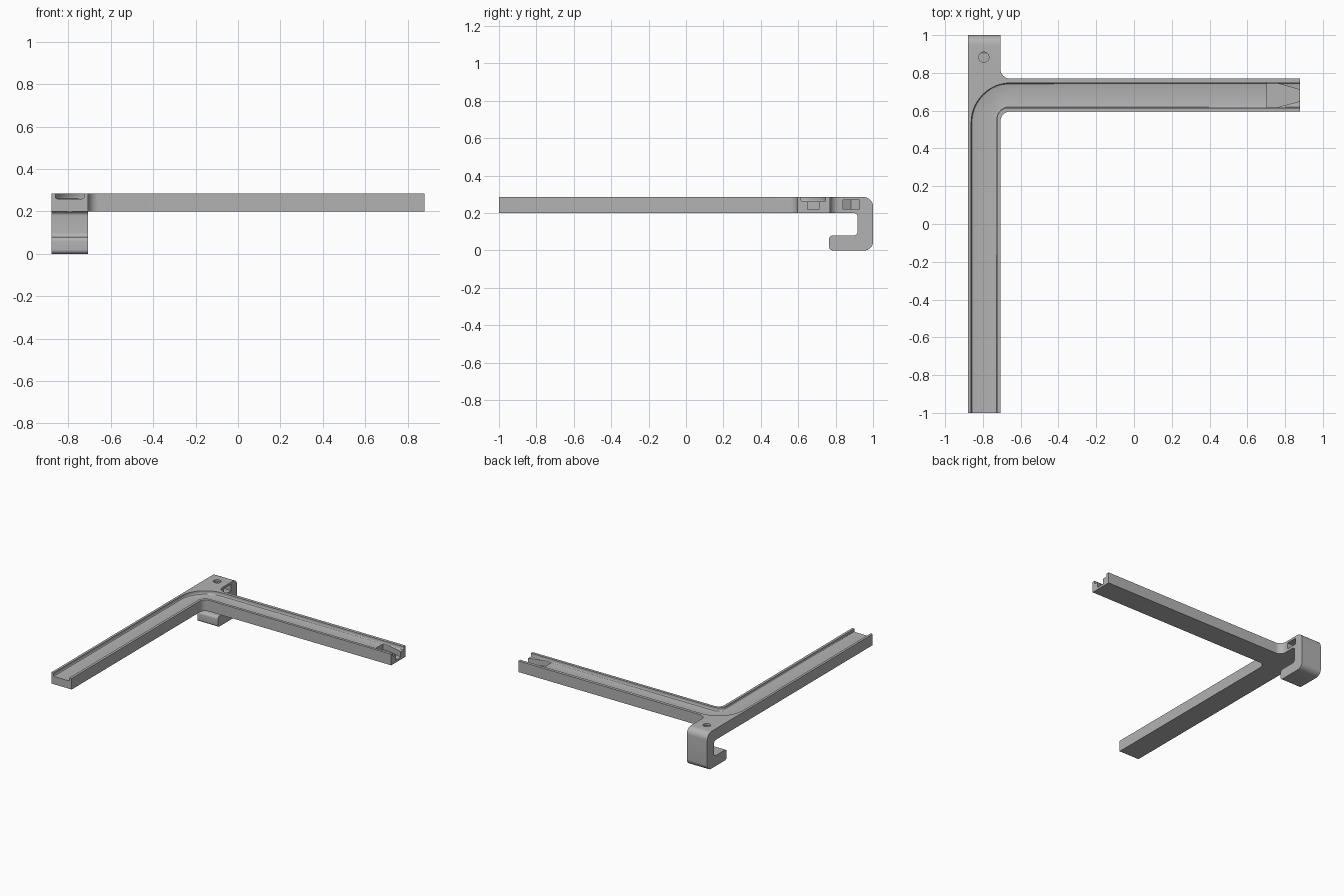
import bpy, bmesh, math
from mathutils import Vector

cube = bpy.data.objects.get("Cube")
if cube:
    bpy.data.objects.remove(cube, do_unlink=True)

# Single matte grey for the whole bracket
grey = bpy.data.materials.new("plain grey")
grey.use_nodes = True
COLOUR = (0.45, 0.45, 0.45, 1)
grey.diffuse_color = COLOUR
grey.node_tree.nodes["Principled BSDF"].inputs["Base Color"].default_value = COLOUR


def rounded(corners, steps=8):
    """Outline from (u, v, radius) corners, each replaced by an arc."""
    out = []
    n = len(corners)
    for i, (u, v, r) in enumerate(corners):
        p = Vector((u, v))
        if r == 0:
            out.append(p)
            continue
        a = (Vector(corners[i - 1][:2]) - p).normalized()
        b = (Vector(corners[(i + 1) % n][:2]) - p).normalized()
        half = a.angle(b) / 2
        centre = p + (a + b).normalized() * r / math.sin(half)
        start = p + a * r / math.tan(half) - centre
        end = p + b * r / math.tan(half) - centre
        sweep = start.angle(end)
        for k in range(steps + 1):
            t = k / steps
            out.append(centre + (start * math.sin((1 - t) * sweep)
                                 + end * math.sin(t * sweep)) / math.sin(sweep))
    return out


def extrude(name, outline, low, high, axis="z", soften=0):
    """Prism along z (outline in x, y) or along x (outline in y, z)."""
    bm = bmesh.new()
    place = (lambda p, d: (p.x, p.y, d)) if axis == "z" else (lambda p, d: (d, p.x, p.y))
    base = bm.faces.new([bm.verts.new(place(p, low)) for p in outline])
    shift = (0, 0, high - low) if axis == "z" else (high - low, 0, 0)
    top = bmesh.ops.extrude_face_region(bm, geom=[base], use_keep_orig=True)
    bmesh.ops.translate(bm, vec=shift,
                        verts=[g for g in top["geom"] if isinstance(g, bmesh.types.BMVert)])
    bmesh.ops.recalc_face_normals(bm, faces=bm.faces)
    if soften:
        edges = [e for e in bm.edges if all(abs(v.co.z - low) < 1e-5 for v in e.verts)]
        bmesh.ops.bevel(bm, geom=edges, offset=soften, segments=3, profile=0.5,
                        affect="EDGES")
    mesh = bpy.data.meshes.new(name)
    bm.to_mesh(mesh)
    bm.free()
    ob = bpy.data.objects.new(name, mesh)
    bpy.context.collection.objects.link(ob)
    mesh.materials.append(grey)
    return ob


def combine(target, other, operation):
    mod = target.modifiers.new(operation, "BOOLEAN")
    mod.operation = operation
    mod.solver = "EXACT"
    mod.object = other
    bpy.context.view_layer.objects.active = target
    bpy.ops.object.modifier_apply(modifier=mod.name)
    bpy.data.objects.remove(other, do_unlink=True)


def ring(x, y, radius, sides, turn=0):
    return [Vector((x + radius * math.cos(turn + math.tau * k / sides),
                    y + radius * math.sin(turn + math.tau * k / sides)))
            for k in range(sides)]


LEFT, RIGHT, END = -0.88, -0.707, 0.88
BOTTOM, TOP = 0.2, 0.285
HOLE_X, HOLE_Y = -0.795, 0.883

# Two arms with filleted inner corners
bracket = extrude("bracket", rounded([
    (LEFT, -1, 0), (RIGHT, -1, 0), (RIGHT, 0.595, 0.05), (END, 0.595, 0),
    (END, 0.77, 0), (RIGHT, 0.77, 0.05), (RIGHT, 0.84, 0), (LEFT, 0.84, 0)]),
    BOTTOM, TOP)

# Rear hook
hook = extrude("hook", rounded([
    (0.84, BOTTOM, 0), (0.917, BOTTOM, 0.02), (0.917, 0.08, 0.02), (0.765, 0.08, 0.02),
    (0.765, 0, 0.02), (1, 0, 0.045), (1, TOP, 0.05), (0.84, TOP, 0)]),
    LEFT, RIGHT, axis="x")
combine(bracket, hook, "UNION")

# Channel running along both arms
channel = extrude("channel", rounded([
    (-0.862, -1.1, 0), (-0.726, -1.1, 0), (-0.726, 0.615, 0.06), (1, 0.615, 0),
    (1, 0.747, 0), (-0.862, 0.747, 0.21)], 14), 0.26, 0.33, soften=0.01)
combine(bracket, channel, "DIFFERENCE")

# Tapered pocket at the end of the side arm
pocket = extrude("pocket", [Vector(p) for p in (
    (0.705, 0.618), (0.76, 0.618), (END, 0.65), (1, 0.65),
    (1, 0.71), (END, 0.71), (0.76, 0.744), (0.705, 0.744))], 0.218, 0.3)
combine(bracket, pocket, "DIFFERENCE")

# Screw hole and side slot with a hexagonal inner end
hole = extrude("screw hole", ring(HOLE_X, HOLE_Y, 0.027, 32), 0.15, 0.35)
combine(bracket, hole, "DIFFERENCE")
nut = ring(HOLE_X, HOLE_Y, 0.05, 6)
slot = extrude("nut slot", nut[2:5] + [Vector((-0.6, nut[4].y)), Vector((-0.6, nut[2].y))],
               0.22, 0.268)
combine(bracket, slot, "DIFFERENCE")

# Smooth curves, crisp edges
bpy.ops.object.select_all(action="DESELECT")
bracket.select_set(True)
bpy.context.view_layer.objects.active = bracket
bpy.ops.object.shade_smooth_by_angle(angle=math.radians(30))
